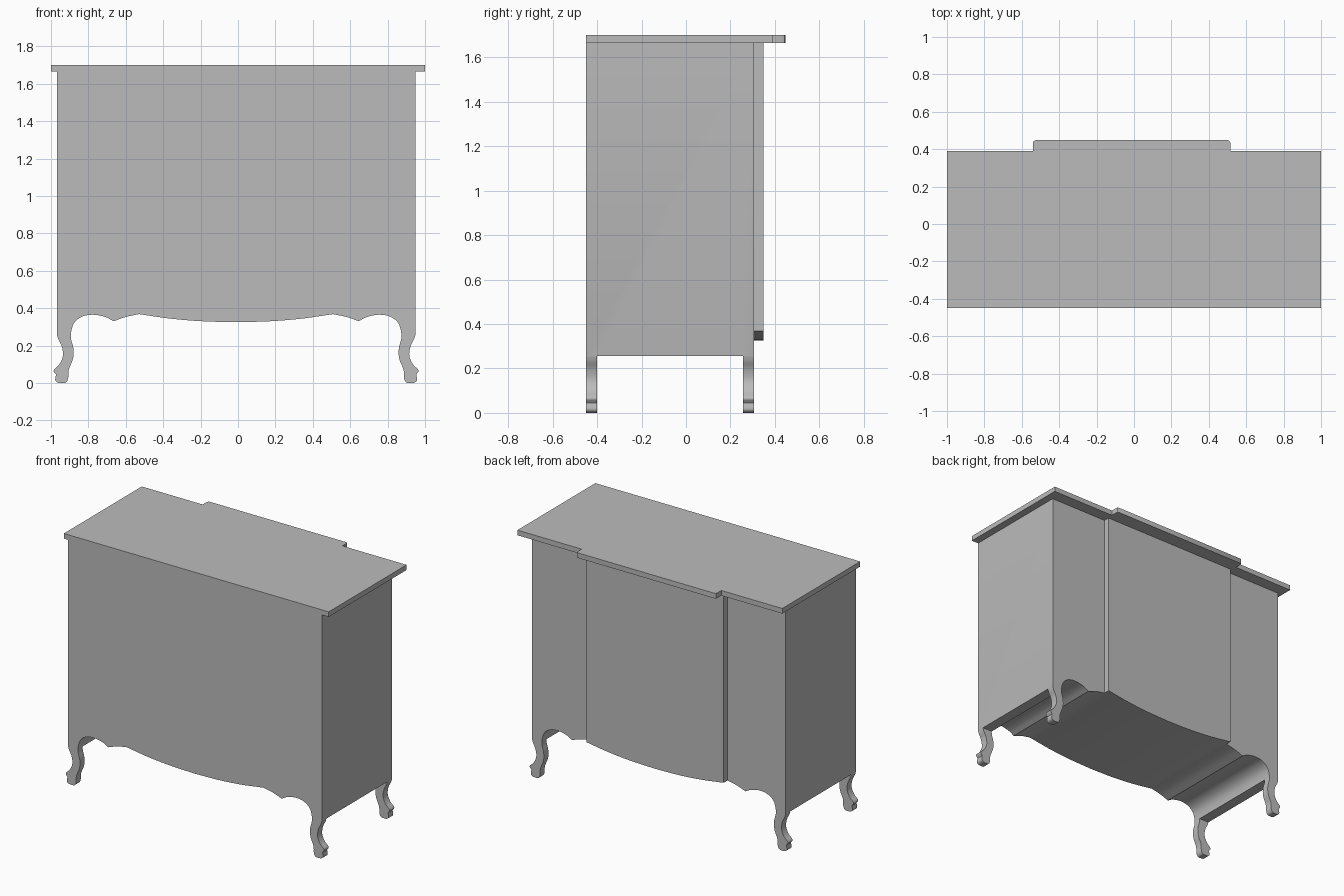
import bpy
import bmesh
from mathutils import Vector

cube = bpy.data.objects.get("Cube")
if cube:
    bpy.data.objects.remove(cube, do_unlink=True)

CX = -0.01                      # centre line of the carcass
FRONT, BACK = -0.45, 0.307
LEG = 0.05                      # leg thickness
SIDE, TOP, RAIL = 0.958, 1.665, 0.256

grey = bpy.data.materials.new("plain_grey")
grey.use_nodes = True
grey.diffuse_color = (0.5, 0.5, 0.5, 1)
grey.node_tree.nodes["Principled BSDF"].inputs["Base Color"].default_value = (0.5, 0.5, 0.5, 1)


def smooth_path(points, steps=5):
    """Catmull-Rom curve through the points."""
    p = [Vector(q) for q in points]
    p = [2 * p[0] - p[1]] + p + [2 * p[-1] - p[-2]]
    out = []
    for a, b, c, d in zip(p, p[1:], p[2:], p[3:]):
        for i in range(steps):
            t = i / steps
            out.append(0.5 * (2 * b + (c - a) * t + (2 * a - 5 * b + 4 * c - d) * t * t
                              + (3 * b - a - 3 * c + d) * t ** 3))
    return out + [p[-2]]


def mirrored(half):
    """Close a half outline that starts on the centre line."""
    return half + [Vector((-p.x, p.y)) for p in reversed(half) if p.x > 1e-5]


def prism(name, outline, start, end, axis):
    """Extrude an outline along y (x, z outline) or z (x, y outline)."""
    place = (lambda p, h: (p[0] + CX, h, p[1])) if axis == "y" else (lambda p, h: (p[0], p[1], h))
    bm = bmesh.new()
    face = bm.faces.new([bm.verts.new(place(p, start)) for p in outline])
    ext = bmesh.ops.extrude_face_region(bm, geom=[face])
    shift = Vector(place((0, 0), end)) - Vector(place((0, 0), start))
    bmesh.ops.translate(bm, vec=shift, verts=[v for v in ext["geom"] if isinstance(v, bmesh.types.BMVert)])
    bmesh.ops.recalc_face_normals(bm, faces=bm.faces)
    mesh = bpy.data.meshes.new(name)
    bm.to_mesh(mesh)
    bm.free()
    mesh.materials.append(grey)
    obj = bpy.data.objects.new(name, mesh)
    bpy.context.collection.objects.link(obj)
    return obj


def select(obj):
    bpy.ops.object.select_all(action="DESELECT")
    obj.select_set(True)
    bpy.context.view_layer.objects.active = obj


# Scalloped apron and cabriole leg, as half outlines
apron = smooth_path([(0, .325), (.18, .33), (.35, .344), (.518, .368)])
scallop = smooth_path([(.518, .368), (.59, .353), (.655, .33)])
leg_inside = smooth_path([(.655, .33), (.7, .353), (.765, .365), (.825, .354), (.868, .318),
                          (.884, .25), (.87, .185), (.872, .13), (.895, .07), (.898, .025),
                          (.91, .003), (.93, 0), (.953, .002), (.967, .015), (.963, .045)])
leg_outside = smooth_path([(.963, .045), (.975, .068), (.945, .1), (.926, .145),
                           (.932, .195), (.95, .232), (SIDE, RAIL)])
corner = Vector((SIDE, TOP))

half = apron + scallop[1:] + leg_inside[1:] + leg_outside[1:] + [corner, Vector((0, TOP))]
body = prism("cabinet_body", mirrored(half), FRONT, BACK, "y")

# Clear the space between the front and back legs
cutter = prism("leg_gap_cutter", [(-1.2, -.2), (1.2, -.2), (1.2, RAIL), (-1.2, RAIL)],
               FRONT + LEG, BACK - LEG, "y")
cutter.hide_render = True
mod = body.modifiers.new("leg_gap", "BOOLEAN")
mod.operation = "DIFFERENCE"
mod.solver = "EXACT"
mod.object = cutter
select(body)
bpy.ops.object.modifier_apply(modifier=mod.name)
bpy.data.objects.remove(cutter, do_unlink=True)

# Raised centre panel on the back
panel_half = apron + [Vector((apron[-1].x, TOP)), Vector((0, TOP))]
panel = prism("raised_panel", mirrored(panel_half), BACK, 0.348, "y")

# Top board with a stepped, softly rounded tab
tab_l, tab_r, step, edge, r = -.54, .515, .39, .448, .014
board = [(-1, FRONT), (1, FRONT), (1, step), (tab_r, step),
         (tab_r, edge - r), (tab_r - .3 * r, edge - .3 * r), (tab_r - r, edge),
         (tab_l + r, edge), (tab_l + .3 * r, edge - .3 * r), (tab_l, edge - r), (tab_l, step), (-1, step)]
top = prism("top_board", board, TOP, 1.7, "z")

for obj in (body, panel, top):
    select(obj)
    bpy.ops.object.shade_smooth_by_angle(angle=0.6)
